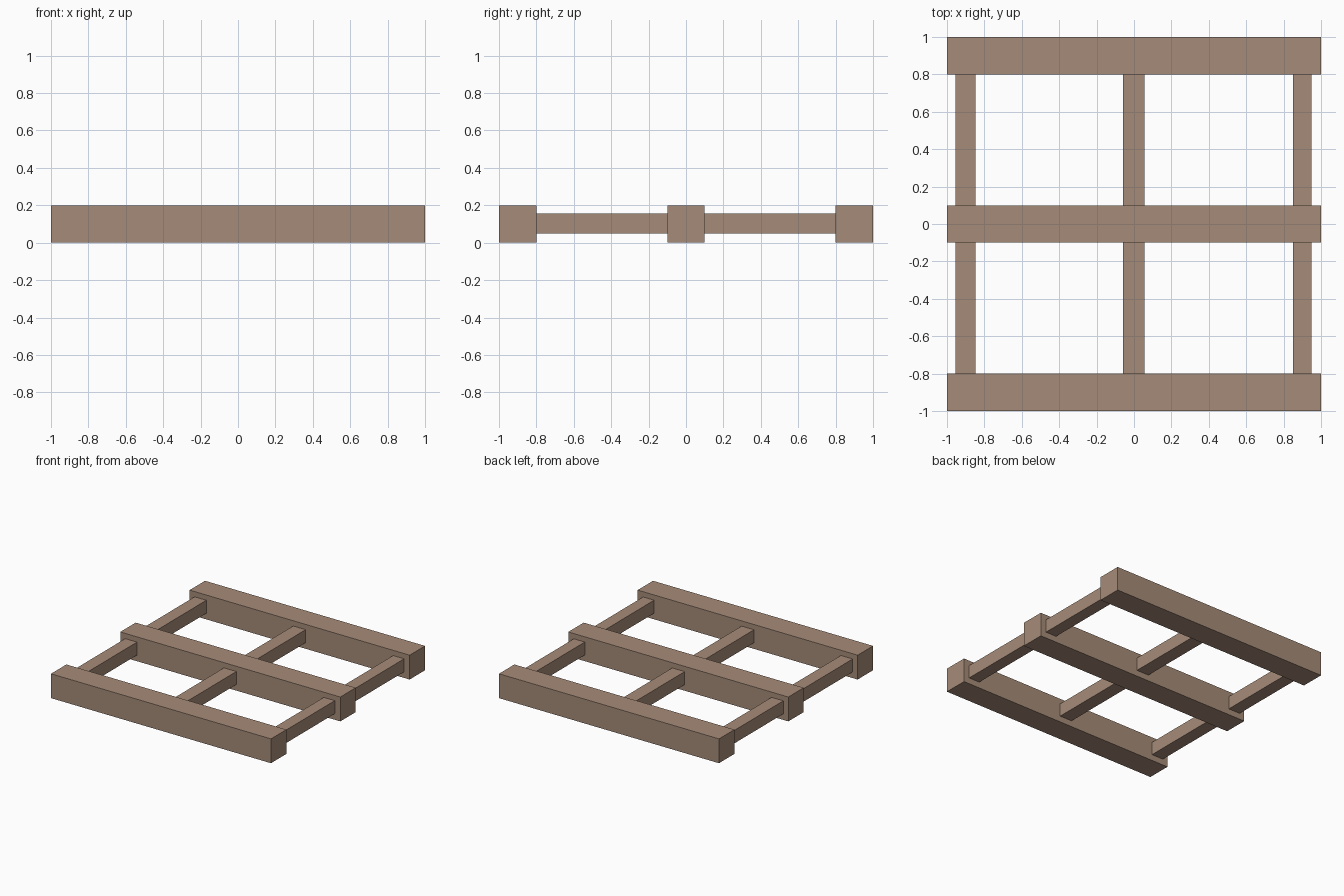
import bpy

cube = bpy.data.objects.get("Cube")
if cube:
    bpy.data.objects.remove(cube, do_unlink=True)

# One timber colour for the whole frame
wood = bpy.data.materials.new("brown_wood")
wood.use_nodes = True
colour = (0.38, 0.26, 0.19, 1)
wood.diffuse_color = colour
wood.node_tree.nodes["Principled BSDF"].inputs["Base Color"].default_value = colour


def box(name, low, high):
    """Add a flat-shaded box spanning two opposite corners."""
    centre = [(a + b) / 2 for a, b in zip(low, high)]
    bpy.ops.mesh.primitive_cube_add(size=1, location=centre)
    part = bpy.context.object
    part.name = name
    part.scale = [b - a for a, b in zip(low, high)]
    bpy.ops.object.transform_apply(location=False, rotation=False, scale=True)
    part.data.materials.append(wood)


# Three heavy beams running left to right
beams = {"front": -0.9, "middle": 0, "back": 0.9}
for side, y in beams.items():
    box(side + "_beam", (-1, y - 0.1, 0), (1, y + 0.1, 0.2))

# Thin rails joining neighbouring beams
rails = {"right": (-0.955, -0.848), "centre": (-0.058, 0.055), "left": (0.85, 0.95)}
for row, y in (("front", -0.8), ("back", 0.1)):
    for side, (x0, x1) in rails.items():
        box(f"{row}_{side}_rail", (x0, y, 0.05), (x1, y + 0.7, 0.157))
